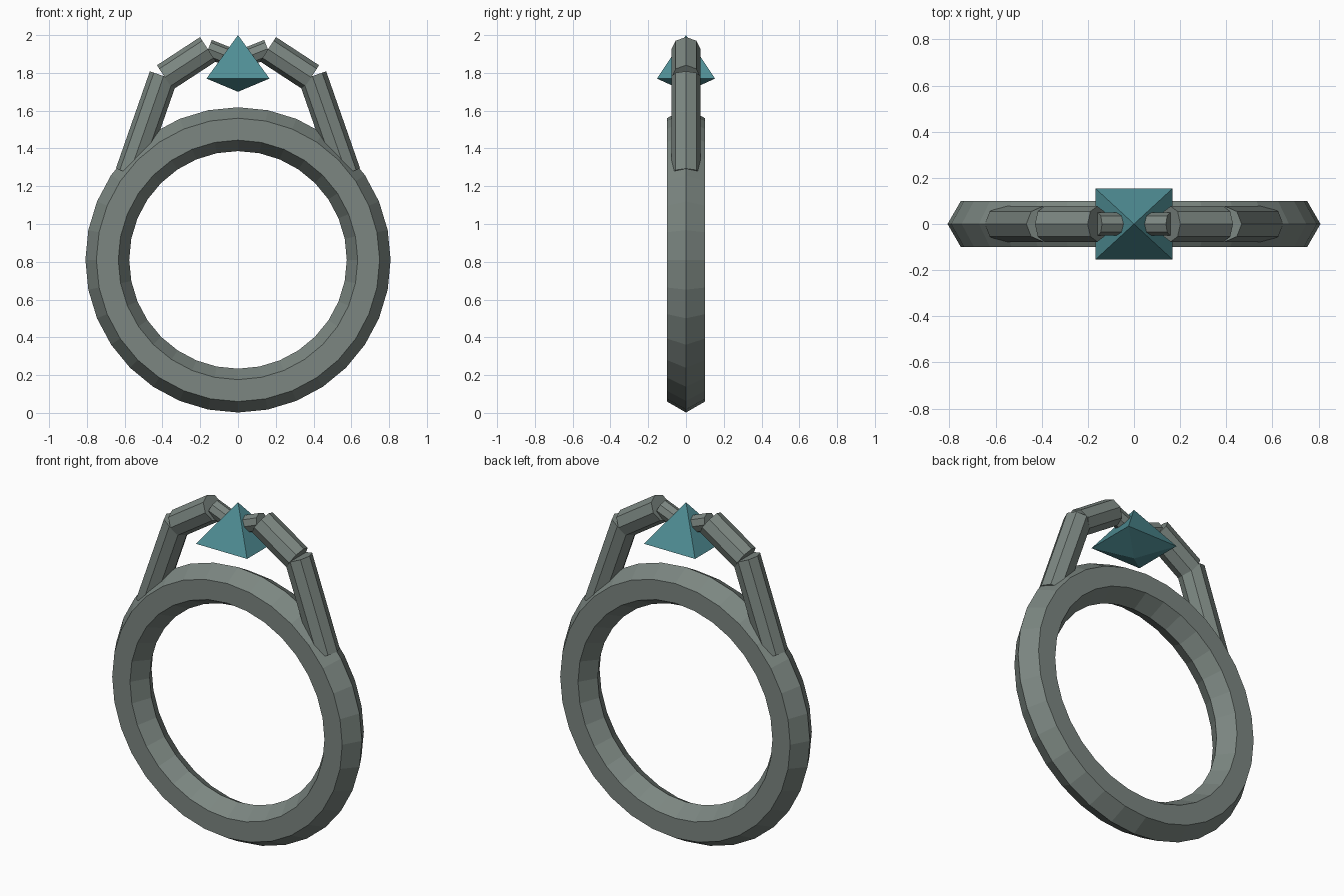
import bpy, math

if "Cube" in bpy.data.objects:
    bpy.data.objects.remove(bpy.data.objects["Cube"])


def material(name, rgb):
    m = bpy.data.materials.new(name)
    m.diffuse_color = (*rgb, 1)
    m.use_nodes = True
    m.node_tree.nodes["Principled BSDF"].inputs["Base Color"].default_value = m.diffuse_color
    return m


metal = material("grey_metal", (0.2, 0.24, 0.22))
teal = material("teal_gem", (0.08, 0.27, 0.3))


def finish(name, mat):
    o = bpy.context.object
    o.name = name
    o.data.materials.append(mat)
    return o


def rod(name, a, b, r):
    """Octagonal bar between two (x, z) points in the y = 0 plane."""
    dx, dz = b[0] - a[0], b[1] - a[1]
    bpy.ops.mesh.primitive_cylinder_add(
        vertices=8, radius=r, depth=math.hypot(dx, dz),
        location=((a[0] + b[0]) / 2, 0, (a[1] + b[1]) / 2),
        rotation=(0, math.atan2(dx, dz), 0))
    return finish(name, metal)


# Band: hexagonal section, standing upright
bpy.ops.mesh.primitive_torus_add(
    major_segments=32, minor_segments=6, major_radius=0.692, minor_radius=0.116,
    location=(0, 0, 0.81), rotation=(math.pi / 2, 0, 0))
finish("band", metal)

# Setting arms: leg, shoulder and prong on both sides
for side, s in (("left", -1), ("right", 1)):
    rod(side + "_leg", (s * 0.574, 1.268), (s * 0.394, 1.783), 0.077)
    rod(side + "_shoulder", (s * 0.387, 1.776), (s * 0.159, 1.925), 0.077)
    rod(side + "_prong", (s * 0.157, 1.928), (s * 0.05, 1.885), 0.05)

# Gem: tall pyramid above a shallow one
hx, hy, zb = 0.167, 0.154, 1.77
verts = [(-hx, -hy, zb), (hx, -hy, zb), (hx, hy, zb), (-hx, hy, zb),
         (0, 0, 2.0), (0, 0, 1.70)]
faces = []
for i in range(4):
    j = (i + 1) % 4
    faces += [(i, j, 4), (j, i, 5)]
me = bpy.data.meshes.new("gem")
me.from_pydata(verts, [], faces)
gem = bpy.data.objects.new("gem", me)
me.materials.append(teal)
bpy.context.collection.objects.link(gem)
